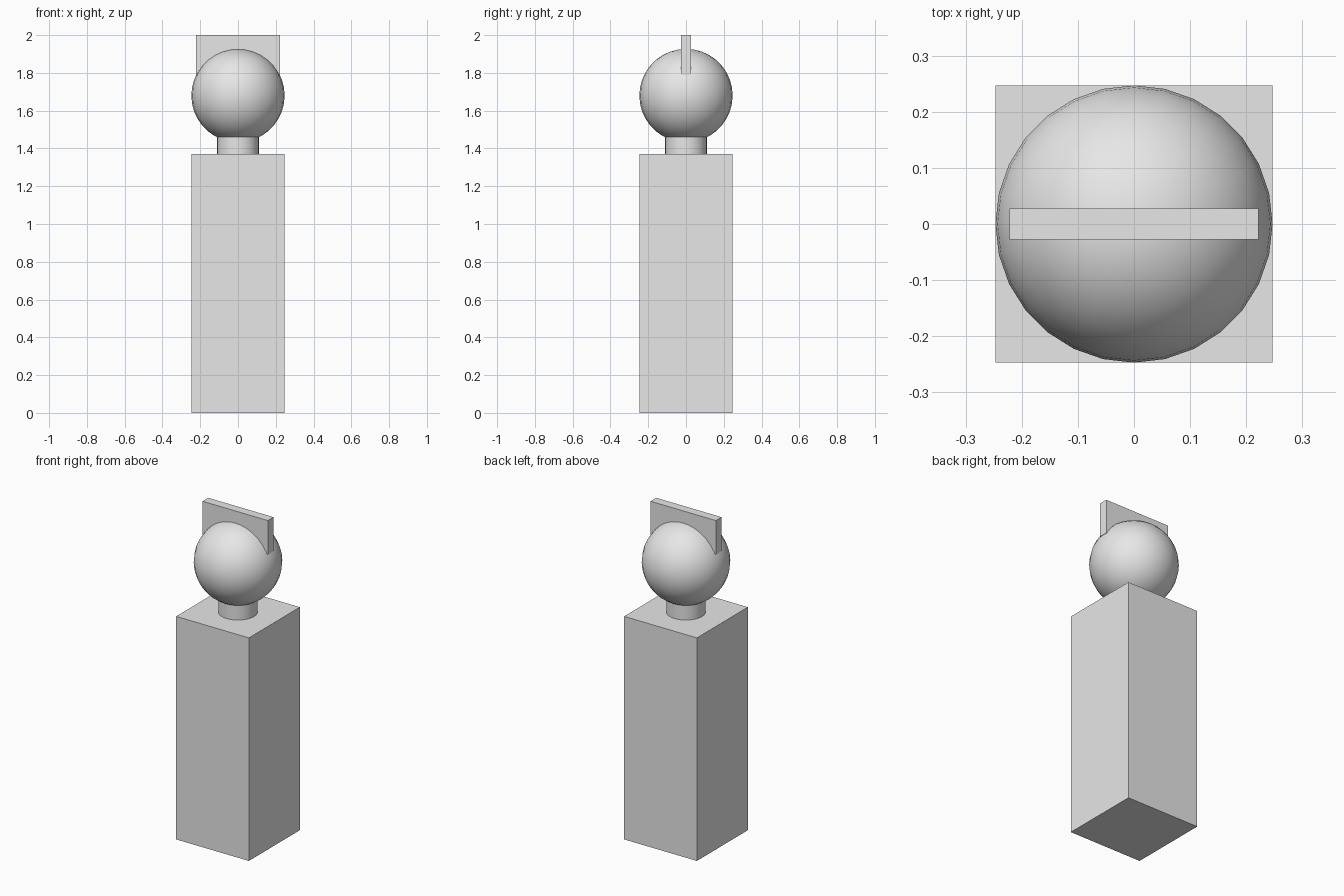
import bpy
import math

default_cube = bpy.data.objects.get("Cube")
if default_cube:
    bpy.data.objects.remove(default_cube, do_unlink=True)

# Single grey material
grey = bpy.data.materials.new("light grey")
grey.use_nodes = True
grey.diffuse_color = (0.8, 0.8, 0.8, 1)
grey.node_tree.nodes["Principled BSDF"].inputs["Base Color"].default_value = grey.diffuse_color


def finish(name, smooth=False):
    obj = bpy.context.object
    obj.name = obj.data.name = name
    obj.data.materials.append(grey)
    if smooth:
        bpy.ops.object.shade_smooth_by_angle(angle=math.radians(35))
    return obj


def box(name, width, depth, bottom, top):
    bpy.ops.mesh.primitive_cube_add(size=1, location=(0, 0, (bottom + top) / 2))
    bpy.context.object.scale = (width, depth, top - bottom)
    bpy.ops.object.transform_apply(location=False, rotation=False, scale=True)
    return finish(name)


# Tall square body
box("body", 0.494, 0.494, 0, 1.37)

# Short round neck, running slightly into the head
bpy.ops.mesh.primitive_cylinder_add(vertices=28, radius=0.11, depth=0.11,
                                    location=(0, 0, 1.425))
finish("neck", smooth=True)

# Ball head
bpy.ops.mesh.primitive_uv_sphere_add(segments=28, ring_count=18, radius=0.247,
                                     location=(0, 0, 1.68))
finish("head", smooth=True)

# Thin upright plate set into the top of the head
box("crest", 0.444, 0.055, 1.79, 2.0)
